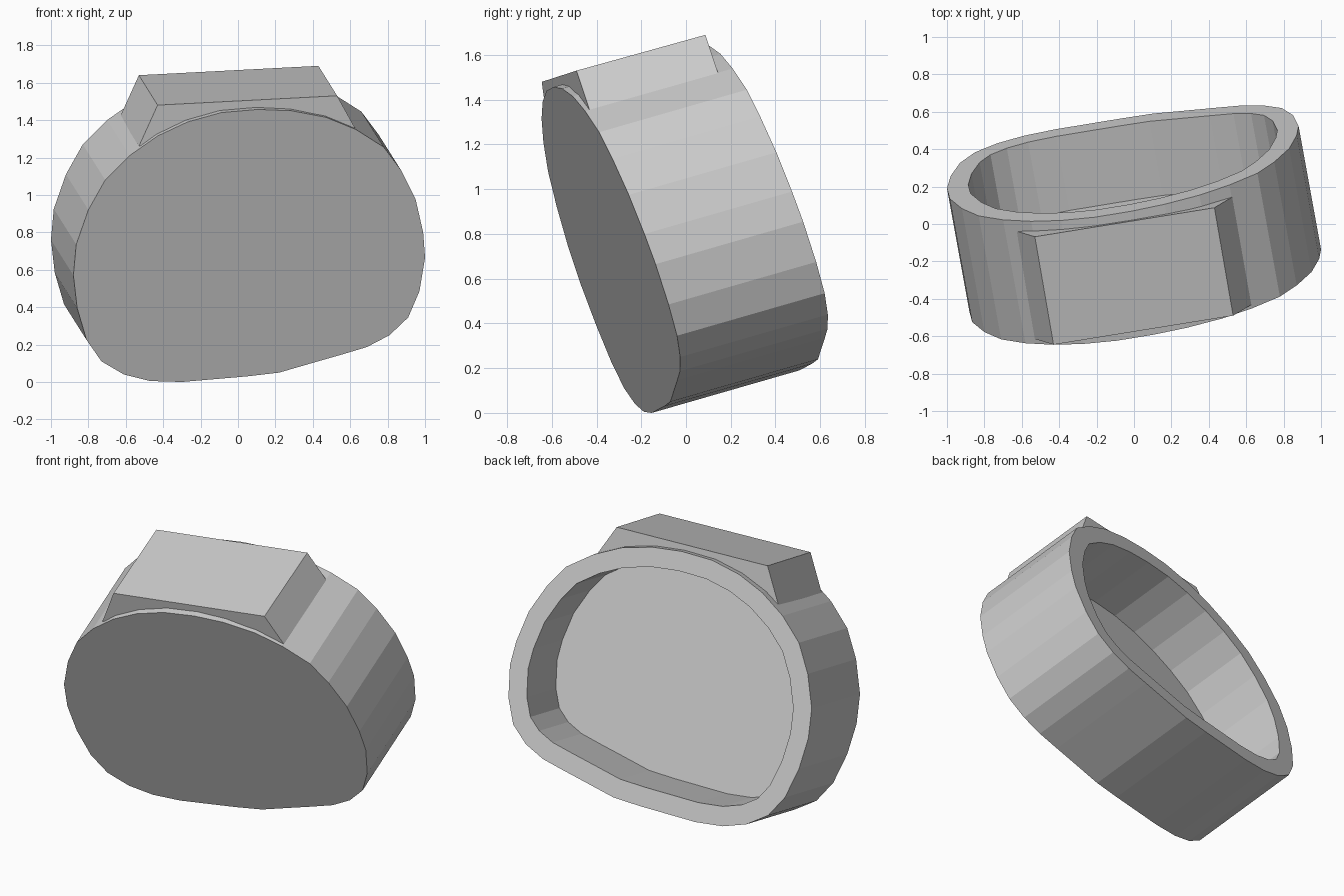
import bpy, bmesh
from mathutils import Vector

if "Cube" in bpy.data.objects:
    bpy.data.objects.remove(bpy.data.objects["Cube"])


def prism(bm, points, sweep):
    """Sweep a planar outline along a vector; returns the far cap."""
    near = [bm.verts.new(p) for p in points]
    far = [bm.verts.new(Vector(p) + sweep) for p in points]
    bm.faces.new(near)
    cap = bm.faces.new(far[::-1])
    n = len(points)
    for i in range(n):
        j = (i + 1) % n
        bm.faces.new((near[j], near[i], far[i], far[j]))
    bmesh.ops.recalc_face_normals(bm, faces=bm.faces[:])
    return cap


def finish(bm, name):
    bmesh.ops.recalc_face_normals(bm, faces=bm.faces[:])
    mesh = bpy.data.meshes.new(name)
    bm.to_mesh(mesh)
    bm.free()
    obj = bpy.data.objects.new(name, mesh)
    bpy.context.collection.objects.link(obj)
    return obj


# Cup body: rounded outline (x, z) lying on the tilted front plane
outline = [
    (-.47, .005), (-.30, .0), (.05, .03), (.22, .05), (.41, .105), (.55, .145),
    (.69, .187), (.81, .25), (.91, .345), (.97, .485), (1.0, .665), (.99, .80),
    (.95, .975), (.87, 1.135), (.78, 1.255), (.63, 1.35), (.47, 1.415),
    (.285, 1.45), (.105, 1.457), (-.09, 1.44), (-.27, 1.39), (-.43, 1.315),
    (-.58, 1.21), (-.71, 1.08), (-.80, .92), (-.865, .735), (-.88, .57),
    (-.86, .395), (-.81, .225), (-.73, .11), (-.61, .04)]
axis = Vector((-.12, .66, .19))
bm = bmesh.new()
rim = prism(bm, [(x, -.095 + .195 * x - .355 * z, z) for x, z in outline], axis)

# Hollow: inset the back cap and push it inwards to form the floor
bmesh.ops.inset_region(bm, faces=[rim], thickness=.115, use_even_offset=True)
res = bmesh.ops.extrude_face_region(bm, geom=[rim])
floor = [v for v in res["geom"] if isinstance(v, bmesh.types.BMVert)]
bmesh.ops.translate(bm, verts=floor, vec=axis * -.6)
if rim.is_valid:
    bmesh.ops.delete(bm, geom=[rim], context='FACES_ONLY')
finish(bm, "cup_body")

# Raised block on top; underside is arched so it stays within the wall
bm = bmesh.new()
block = [(-.43, -.645, 1.48), (.53, -.49, 1.53), (.63, -.43, 1.35),
         (.35, -.50, 1.40), (.07, -.55, 1.41), (-.25, -.59, 1.355),
         (-.53, -.615, 1.26)]
prism(bm, block, Vector((-.10, .577, .16)))
finish(bm, "top_block")
